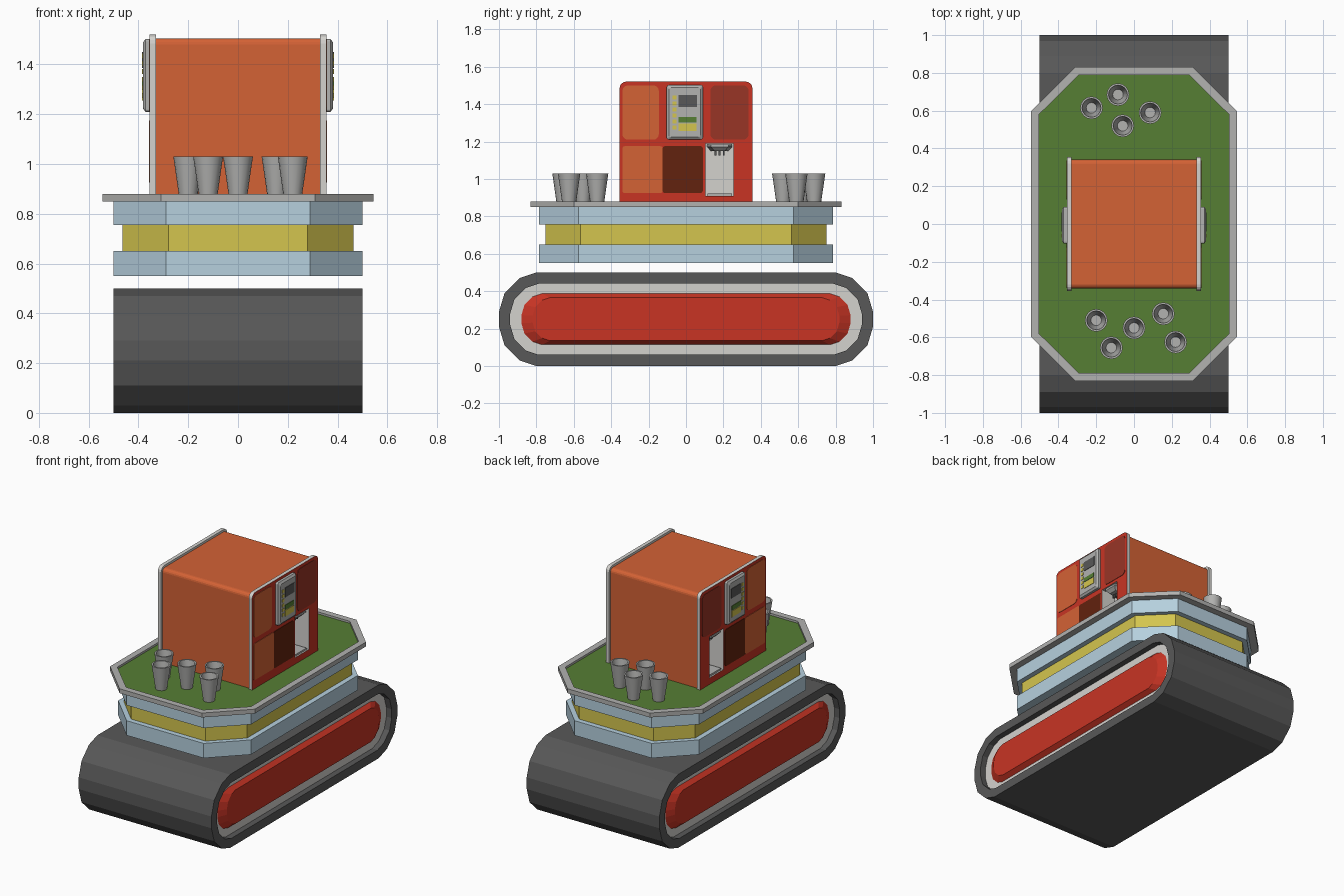
import bpy, bmesh, math

if "Cube" in bpy.data.objects:
    bpy.data.objects.remove(bpy.data.objects["Cube"])


def material(name, r, g, b):
    lin = [(c / 255 / 12.92) if c < 11 else ((c / 255 + 0.055) / 1.055) ** 2.4 for c in (r, g, b)]
    m = bpy.data.materials.new(name)
    m.diffuse_color = (*lin, 1)
    m.use_nodes = True
    m.node_tree.nodes["Principled BSDF"].inputs["Base Color"].default_value = m.diffuse_color
    return m


ORANGE = material("orange", 212, 98, 53)
RED = material("red", 200, 52, 36)
MAROON = material("maroon", 152, 53, 38)
BROWN = material("dark brown", 98, 34, 14)
LIGHT = material("light grey", 212, 210, 206)
GREY = material("mid grey", 178, 178, 176)
DARK = material("dark rubber", 88, 88, 88)
GREEN = material("green", 86, 126, 52)
YELLOW = material("yellow", 212, 197, 78)
BLUE = material("pale blue", 182, 208, 222)


def loft(name, rings, mats, smooth=False):
    """Skin closed rings; mats = one per band plus start cap and end cap."""
    bm = bmesh.new()
    vs = [[bm.verts.new(p) for p in ring] for ring in rings]
    slots = list(dict.fromkeys(mats))
    n = len(rings[0])
    for k in range(len(rings) - 1):
        for i in range(n):
            j = (i + 1) % n
            f = bm.faces.new((vs[k][i], vs[k][j], vs[k + 1][j], vs[k + 1][i]))
            f.material_index = slots.index(mats[k])
    for ring, m in ((vs[0], mats[-2]), (vs[-1], mats[-1])):
        bm.faces.new(ring).material_index = slots.index(m)
    bmesh.ops.recalc_face_normals(bm, faces=bm.faces)
    me = bpy.data.meshes.new(name)
    bm.to_mesh(me)
    bm.free()
    ob = bpy.data.objects.new(name, me)
    bpy.context.collection.objects.link(ob)
    for m in slots:
        me.materials.append(m)
    if smooth:
        bpy.ops.object.select_all(action='DESELECT')
        ob.select_set(True)
        bpy.context.view_layer.objects.active = ob
        bpy.ops.object.shade_smooth_by_angle(angle=math.radians(35))
    return ob


def octagon(x, y, cx, cy, z):
    q = [(x, cy), (cx, y), (-cx, y), (-x, cy)]
    return [(a, b, z) for a, b in q] + [(-a, -b, z) for a, b in q]


def belt(x, length, h):
    """Low-poly stadium outline in the yz plane."""
    q = [(length - .8 * h, h), (length - .44 * h, .88 * h), (length - .12 * h, .56 * h), (length, .16 * h)]
    right = q + [(a, -b) for a, b in reversed(q)]
    return [(x, a, .25 + b) for a, b in right + [(-a, -b) for a, b in right]]


def round_rect(x, y0, y1, z0, z1, r, rb=None):
    """Rounded rectangle in the yz plane; rb = radius of the bottom corners."""
    rb = r if rb is None else rb
    pts = []
    for cy, cz, rad, a0 in ((y1 - r, z1 - r, r, 0), (y0 + r, z1 - r, r, 90),
                            (y0 + rb, z0 + rb, rb, 180), (y1 - rb, z0 + rb, rb, 270)):
        for k in range(5 if rad else 1):
            a = math.radians(a0 + 22.5 * k)
            pts.append((x, cy + rad * math.cos(a), cz + rad * math.sin(a)))
    return pts


def slab(name, x0, x1, rect, r, mat, rb=None):
    return loft(name, [round_rect(x0, *rect, r, rb), round_rect(x1, *rect, r, rb)], [mat] * 3)


def carve(ob, cutter):
    mod = ob.modifiers.new("alcove", 'BOOLEAN')
    mod.operation, mod.solver, mod.material_mode = 'DIFFERENCE', 'EXACT', 'TRANSFER'
    mod.object = cutter
    bpy.context.view_layer.objects.active = ob
    bpy.ops.object.modifier_apply(modifier=mod.name)


# Crawler track: rubber belt with recessed grey sides
loft("crawler_track", [belt(-.46, .94, .19), belt(-.5, .94, .19), belt(-.5, 1, .25),
                       belt(.5, 1, .25), belt(.5, .94, .19), belt(.46, .94, .19)],
     [DARK] * 5 + [LIGHT, LIGHT])
for s, side in ((1, "right"), (-1, "left")):
    loft(f"track_cover_{side}", [belt(s * .455, .89, .14), belt(s * .49, .82, .115)], [RED] * 3)

# Octagonal platform tiers
for name, x, y, cx, cy, z0, z1, m in (("lower_tier", .5, .785, .29, .575, .55, .65, BLUE),
                                      ("middle_tier", .465, .75, .28, .565, .65, .755, YELLOW),
                                      ("upper_tier", .5, .785, .29, .575, .755, .851, BLUE)):
    loft(name, [octagon(x, y, cx, cy, z0), octagon(x, y, cx, cy, z1)], [m] * 3)

# Deck with raised grey rim and green floor
outer, inner = (.545, .832, .31, .598), (.503, .79, .29, .58)
loft("deck", [octagon(*outer, .85), octagon(*outer, .88), octagon(*inner, .88), octagon(*inner, .866)],
     [GREY] * 4 + [GREEN])

# Machine body with rounded top edges
BODY = (-.342, .342, .862, 1.505)
body = slab("machine_body", -.335, .335, BODY, .025, ORANGE, 0)

for s, side in ((1, "right"), (-1, "left")):
    # Side panel: grey edge, red outer face
    frame = (-.355, .355, .862, 1.52)
    panel = loft(f"side_panel_{side}", [round_rect(s * .33, *frame, .035, 0),
                                        round_rect(s * .355, *frame, .035, 0)], [LIGHT, LIGHT, RED])
    # Dispenser alcove cut through the panel into the body
    cutter = slab("alcove_cutter", s * .25, s * .5, (.105, .255, .91, 1.19), 0, LIGHT)
    carve(panel, cutter)
    carve(body, cutter)
    bpy.data.objects.remove(cutter)

    # Coloured face panels
    for name, rect, r, m in (("upper_front_panel", (-.34, -.145, 1.21, 1.5), .03, ORANGE),
                             ("upper_back_panel", (.13, .335, 1.21, 1.5), .03, MAROON),
                             ("lower_front_panel", (-.34, -.125, .925, 1.175), .012, ORANGE),
                             ("lower_middle_panel", (-.125, .09, .925, 1.175), .012, BROWN)):
        slab(f"{name}_{side}", s * .352, s * .358, rect, r, m)

    # Control unit with bevelled casing
    big, small = (-.103, .09, 1.21, 1.502), (-.09, .077, 1.223, 1.489)
    loft(f"control_unit_{side}", [round_rect(s * .352, *big, .01), round_rect(s * .372, *big, .01),
                                  round_rect(s * .382, *small, .01)], [GREY] * 4)
    for name, rect, m in (("display", (-.04, .06, 1.385, 1.45), DARK),
                          ("green_button", (-.04, .055, 1.303, 1.332), GREEN),
                          ("yellow_button", (-.04, .055, 1.255, 1.297), YELLOW)):
        slab(f"{name}_{side}", s * .38, s * .385, rect, 0, m)
    for k in range(6):
        z = 1.265 + k * .032
        slab(f"key_{k}_{side}", s * .38, s * .385, (-.072, -.052, z, z + .02), 0, YELLOW)

    # Dispenser spout, nozzles and drip tray
    def spout_ring(y0, y1, z, x1):
        return [(s * .25, y0, z), (s * .25, y1, z), (s * x1, y1 - .02, z), (s * x1, y0 + .02, z)]
    loft(f"spout_{side}", [spout_ring(.113, .247, 1.185, .352), spout_ring(.113, .247, 1.172, .352),
                           spout_ring(.132, .228, 1.15, .33)], [GREY] * 4)
    for k in range(3):
        y = .158 + k * .022
        slab(f"nozzle_{k}_{side}", s * .295, s * .307, (y - .005, y + .005, 1.125, 1.152), 0, DARK)
    slab(f"drip_tray_{side}", s * .252, s * .345, (.115, .245, .91, .922), 0, GREY)

# Tapered hollow cups
CUPS = [(-.225, .615), (-.085, .685), (.085, .59), (-.06, .52),
        (-.2, -.51), (0, -.55), (.155, -.475), (.22, -.625), (-.12, -.655)]
for i, (cx, cy) in enumerate(CUPS):
    rings = [[(cx + r * math.cos(a * math.pi / 8), cy + r * math.sin(a * math.pi / 8), z) for a in range(16)]
             for r, z in ((.036, .864), (.06, 1.03), (.05, 1.03), (.028, .9))]
    loft(f"cup_{i + 1}", rings, [GREY] * 5, smooth=True)
